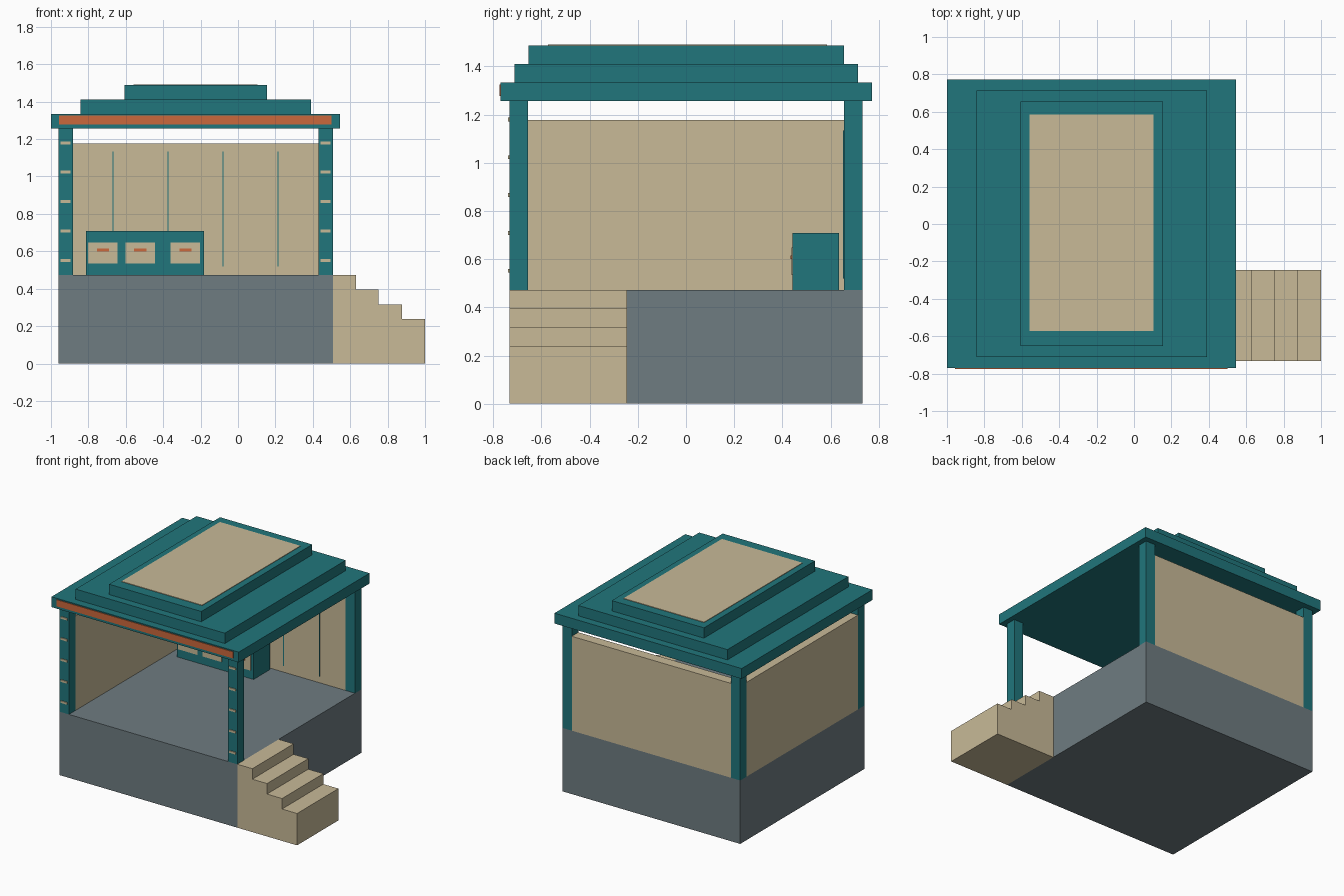
import bpy
import bmesh
from mathutils import Vector

if "Cube" in bpy.data.objects:
    bpy.data.objects.remove(bpy.data.objects["Cube"])


def material(name, rgb):
    m = bpy.data.materials.new(name)
    m.diffuse_color = (*rgb, 1.0)
    m.use_nodes = True
    m.node_tree.nodes["Principled BSDF"].inputs["Base Color"].default_value = m.diffuse_color
    return m


TEAL = material("teal", (0.015, 0.180, 0.200))
SAND = material("sand", (0.580, 0.490, 0.312))
SLATE = material("slate", (0.157, 0.200, 0.218))
ORANGE = material("orange", (0.600, 0.140, 0.045))


def box(name, x, y, z, mat):
    """Axis-aligned box from (min, max) ranges."""
    bm = bmesh.new()
    bmesh.ops.create_cube(bm, size=1.0)
    lo = Vector((x[0], y[0], z[0]))
    hi = Vector((x[1], y[1], z[1]))
    for v in bm.verts:
        v.co = Vector([lo[i] + (v.co[i] + 0.5) * (hi[i] - lo[i]) for i in range(3)])
    mesh = bpy.data.meshes.new(name)
    bm.to_mesh(mesh)
    bm.free()
    mesh.materials.append(mat)
    ob = bpy.data.objects.new(name, mesh)
    bpy.context.collection.objects.link(ob)
    return ob


# Main dimensions
X0, X1 = -0.96, 0.507      # platform width
Y = 0.732                  # platform half depth
FLOOR, EAVES = 0.473, 1.257
POST = 0.077
WALL_TOP = 1.177

# Platform
box("platform", (X0, X1), (-Y, Y), (0, FLOOR), SLATE)

# Side steps
edges = [X1, 0.631, 0.752, 0.876, 1.0]
for i in range(4):
    box("step", (edges[i], edges[i + 1]), (-Y, -0.245),
        (0, FLOOR - 0.0785 * i), SAND)

# Corner posts, with cross bands on the front pair
for px in (X0, X1 - POST):
    for py in (-Y, Y - POST):
        box("post", (px, px + POST), (py, py + POST), (FLOOR, EAVES), TEAL)
    for i in range(5):
        z = 0.552 + 0.157 * i
        box("post_band", (px + 0.012, px + POST - 0.012), (-Y - 0.006, -Y),
            (z - 0.008, z + 0.008), SAND)

# Back and left walls
box("back_wall", (X0 + POST, X1 - POST), (Y - POST, Y), (FLOOR, WALL_TOP), SAND)
box("left_wall", (X0, X0 + POST), (-Y + POST, Y - POST), (FLOOR, WALL_TOP), SAND)

# Thin seams on the back wall
for i in range(4):
    sx = -0.669 + 0.2945 * i
    box("wall_seam", (sx - 0.003, sx + 0.003), (Y - POST - 0.004, Y - POST),
        (0.52, 1.134), TEAL)

# Cabinet with drawer fronts and handles
CAB_Y = 0.442
box("cabinet", (-0.812, -0.181), (CAB_Y, 0.636), (FLOOR, 0.708), TEAL)
for cx in (-0.722, -0.522, -0.281):
    box("drawer_front", (cx - 0.079, cx + 0.079), (CAB_Y - 0.004, CAB_Y),
        (0.534, 0.648), SAND)
    box("drawer_handle", (cx - 0.033, cx + 0.033), (CAB_Y - 0.009, CAB_Y - 0.004),
        (0.600, 0.615), ORANGE)

# Stepped roof tiers
TOP = 1.488
box("roof_lower", (-1.0, 0.545), (-0.77, 0.772), (EAVES, 1.334), TEAL)
box("roof_middle", (-0.842, 0.389), (-0.711, 0.714), (1.334, 1.411), TEAL)
box("roof_upper", (-0.607, 0.154), (-0.653, 0.655), (1.411, TOP), TEAL)

# Roof panel and front fascia strip
box("roof_panel", (-0.56, 0.105), (-0.573, 0.586), (TOP, TOP + 0.004), SAND)
box("fascia_strip", (-0.957, 0.50), (-0.775, -0.77), (1.277, 1.326), ORANGE)
